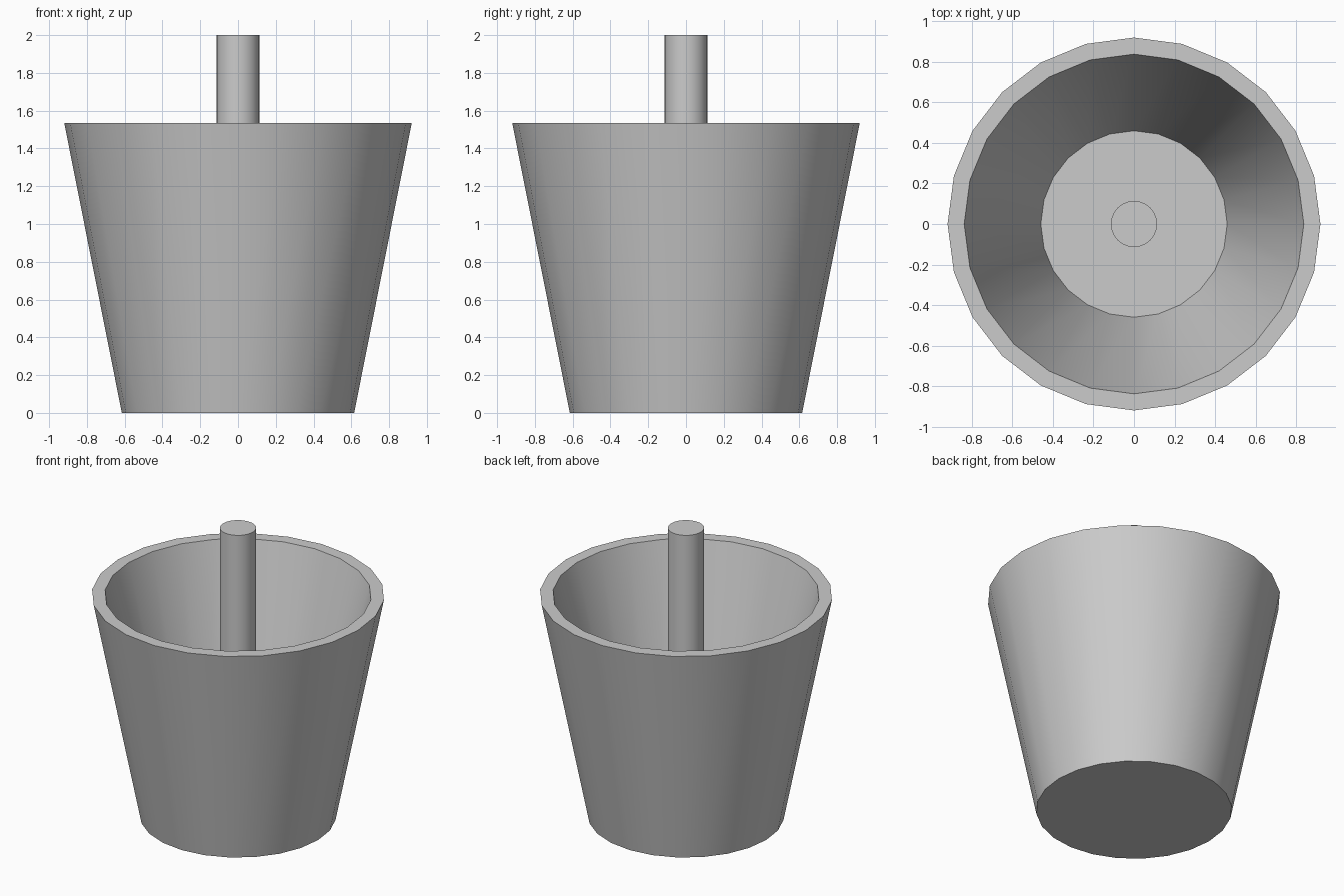
import bpy
import bmesh
import math

cube = bpy.data.objects.get("Cube")
if cube:
    bpy.data.objects.remove(cube, do_unlink=True)

SIDES = 24
RIM_Z = 1.535
FLOOR_Z = 0.12

# Plain grey material
grey = bpy.data.materials.new("plain_grey")
grey.use_nodes = True
colour = (0.6, 0.6, 0.6, 1)
grey.diffuse_color = colour
grey.node_tree.nodes["Principled BSDF"].inputs["Base Color"].default_value = colour


def lathe(name, profile):
    """Turn (radius, height) rings into a closed solid, capped at both ends."""
    bm = bmesh.new()
    rings = []
    for radius, z in profile:
        ring = []
        for i in range(SIDES):
            a = math.tau * i / SIDES
            ring.append(bm.verts.new((radius * math.cos(a), radius * math.sin(a), z)))
        rings.append(ring)
    for low, high in zip(rings, rings[1:]):
        for i in range(SIDES):
            j = (i + 1) % SIDES
            bm.faces.new((low[i], low[j], high[j], high[i]))
    bm.faces.new(rings[0][::-1])
    bm.faces.new(rings[-1])
    mesh = bpy.data.meshes.new(name)
    bm.to_mesh(mesh)
    bm.free()
    mesh.materials.append(grey)
    obj = bpy.data.objects.new(name, mesh)
    bpy.context.collection.objects.link(obj)
    bpy.ops.object.select_all(action="DESELECT")
    obj.select_set(True)
    bpy.context.view_layer.objects.active = obj
    bpy.ops.object.shade_smooth_by_angle(angle=math.radians(30))
    return obj


# Tapered bucket: outer wall, flat rim, inner wall, floor
lathe("bucket", [(0.615, 0), (0.92, RIM_Z), (0.838, RIM_Z), (0.46, FLOOR_Z)])

# Upright rod standing on the bucket floor
lathe("centre_rod", [(0.114, FLOOR_Z), (0.114, 2.0)])
